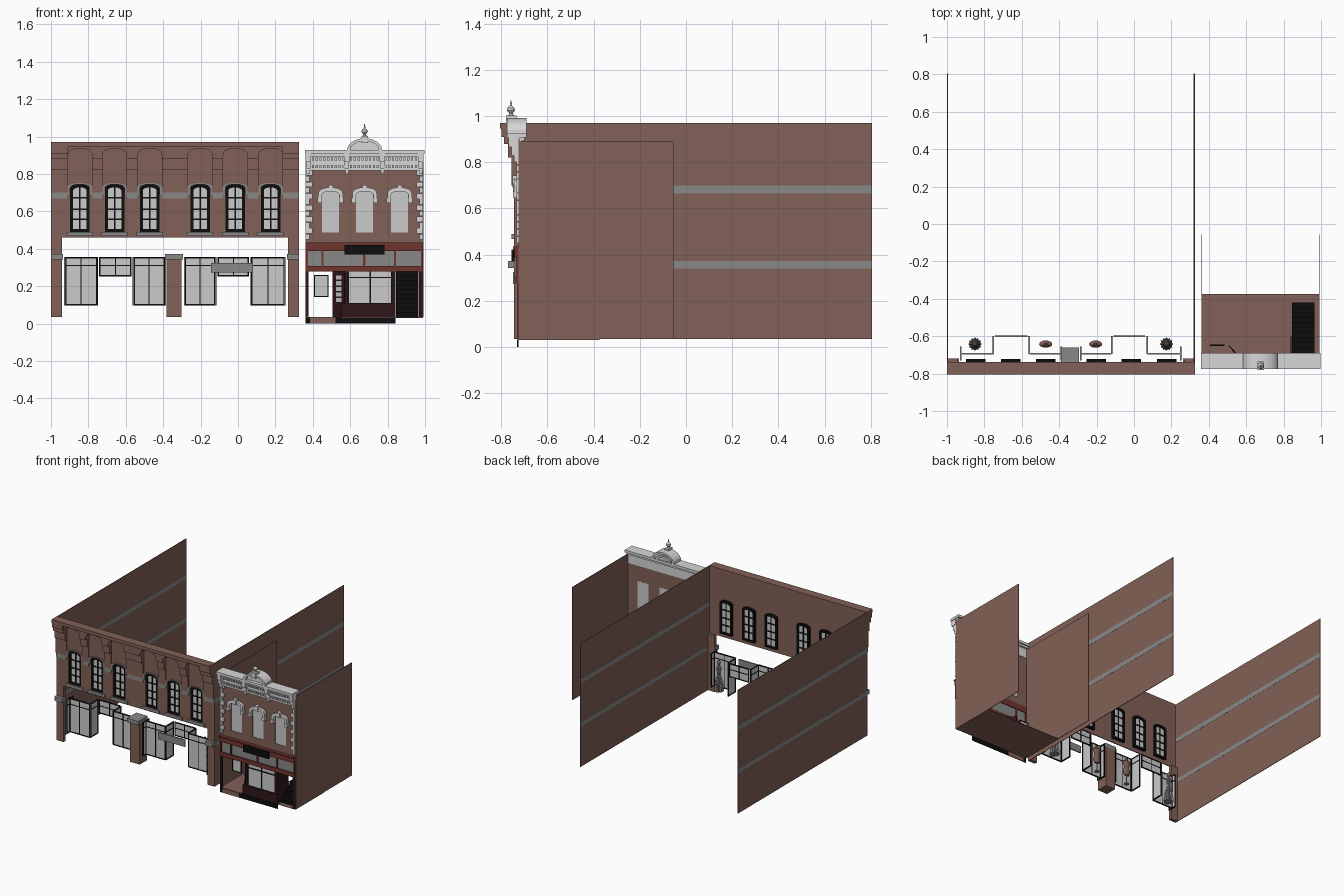
import bpy, bmesh, math
from mathutils import Vector

if "Cube" in bpy.data.objects:
    bpy.data.objects.remove(bpy.data.objects["Cube"])

def mat(name, r, g, b):
    m = bpy.data.materials.new(name)
    m.diffuse_color = (r, g, b, 1)
    m.use_nodes = True
    m.node_tree.nodes["Principled BSDF"].inputs["Base Color"].default_value = m.diffuse_color
    return m

BRICK = mat("brick brown", .222, .119, .095)
STONE = mat("grey stone", .25, .25, .25)
GLASS = mat("pale glass", .60, .60, .60)
WHITE = mat("white trim", .68, .68, .68)
BLACK = mat("black paint", .004, .004, .004)
RED = mat("red trim", .17, .035, .028)
MAROON = mat("dark maroon", .028, .008, .010)

def finish(name, bm, m):
    bmesh.ops.recalc_face_normals(bm, faces=bm.faces)
    me = bpy.data.meshes.new(name)
    bm.to_mesh(me)
    bm.free()
    me.materials.append(m)
    ob = bpy.data.objects.new(name, me)
    bpy.context.collection.objects.link(ob)
    return ob

def boxes(name, m, items):
    """Boxes as (x0, x1, y0, y1, z0, z1), joined in one object."""
    bm = bmesh.new()
    for x0, x1, y0, y1, z0, z1 in items:
        vs = bmesh.ops.create_cube(bm, size=1)["verts"]
        for v in vs:
            v.co = Vector(((x0 + x1) / 2 + v.co.x * (x1 - x0),
                           (y0 + y1) / 2 + v.co.y * (y1 - y0),
                           (z0 + z1) / 2 + v.co.z * (z1 - z0)))
    return finish(name, bm, m)

def runs(name, m, items, t):
    """Upright slabs along plan segments (p, q, z0, z1)."""
    bm = bmesh.new()
    for p, q, z0, z1 in items:
        p, q = Vector(p), Vector(q)
        d = (q - p).normalized()
        n = Vector((-d.y, d.x)) * t / 2
        ring = [p + n, q + n, q - n, p - n]
        lo = [bm.verts.new((c.x, c.y, z0)) for c in ring]
        hi = [bm.verts.new((c.x, c.y, z1)) for c in ring]
        bm.faces.new(lo)
        bm.faces.new(hi)
        for i in range(4):
            j = (i + 1) % 4
            bm.faces.new((lo[i], lo[j], hi[j], hi[i]))
    return finish(name, bm, m)

def plate(name, m, loops, y0, y1):
    """Flat x-z outline (further loops are holes), extruded from y0 to y1."""
    bm = bmesh.new()
    edges = []
    for lp in loops:
        vs = [bm.verts.new((x, y0, z)) for x, z in lp]
        edges += [bm.edges.new((vs[i], vs[(i + 1) % len(vs)])) for i in range(len(vs))]
    bmesh.ops.triangle_fill(bm, edges=edges, use_beauty=True, normal=(0, -1, 0))
    ext = bmesh.ops.extrude_face_region(bm, geom=bm.faces[:])["geom"]
    for v in ext:
        if isinstance(v, bmesh.types.BMVert):
            v.co.y = y1
    return finish(name, bm, m)

def rect(x0, x1, z0, z1):
    return [(x0, z0), (x1, z0), (x1, z1), (x0, z1)]

def arch(cx, w, z0, zs, rise, n=10, p=2.0):
    """Arched outline from bottom right, over the top, to bottom left."""
    pts = [(cx + w, z0)]
    for i in range(n + 1):
        a = math.pi * i / n
        c, s = math.cos(a), math.sin(a)
        pts.append((cx + w * math.copysign(abs(c) ** (2 / p), c), zs + rise * max(s, 0) ** (2 / p)))
    return pts + [(cx - w, z0)]

def lathe(name, m, cx, cy, prof, n=16, sy=1, flute=0):
    bm = bmesh.new()
    rows = []
    for r, z in prof:
        rows.append([bm.verts.new((cx + r * (1 - flute * (k % 2)) * math.cos(2 * math.pi * k / n),
                                   cy + sy * r * (1 - flute * (k % 2)) * math.sin(2 * math.pi * k / n), z))
                     for k in range(n)])
    for a, b in zip(rows, rows[1:]):
        for k in range(n):
            bm.faces.new((a[k], a[(k + 1) % n], b[(k + 1) % n], b[k]))
    bm.faces.new(rows[0])
    bm.faces.new(rows[-1])
    return finish(name, bm, m)

# ---------- Wide building: front wall with six arched windows ----------
WX = [-.845, -.66, -.472, -.203, -.015, .174]
L, R, F = -1.0, .325, -.745
plate("wide_front_wall", BRICK, [rect(L, R, .46, .97)] + [arch(x, .052, .49, .725, .02) for x in WX], F, F + .006)

# corbelled layers, each with an arched notch over every window
for i, (z0, ya, yb) in enumerate([(.70, -.745, -.755), (.82, -.755, -.770), (.88, -.770, -.788)]):
    outline = [(L, z0), (L, .97), (R, .97), (R, z0)]
    for x in reversed(WX):
        outline += arch(x, .065, z0, .89, .045, 12, 3.0)
    plate(f"corbel_layer_{i}", BRICK, [outline], yb, ya)
boxes("parapet_cap", BRICK, [(L, R, -.805, -.788, .945, .97), (L, L + .09, -.80, -.745, .91, .945),
                             (R - .09, R, -.80, -.745, .91, .945)])

# windows
frame_bars = []
for x in WX:
    plate("window_frame", BLACK, [arch(x, .052, .49, .725, .02), arch(x, .036, .505, .712, .016)], -.742, -.722)
    plate("window_glass", GLASS, [arch(x, .04, .495, .715, .016)], -.734, -.730)
    frame_bars += [(x - .004, x + .004, -.738, -.726, .50, .73)]
    frame_bars += [(x - .04, x + .04, -.738, -.726, z - .004, z + .004) for z in (.557, .612, .672)]
    plate("window_hood", STONE, [arch(x, .066, .69, .73, .022) + arch(x, .053, .69, .725, .02)[::-1]], -.752, F)
boxes("window_bars", BLACK, frame_bars)
boxes("window_sills", STONE, [(x - .07, x + .07, -.756, F, .468, .49) for x in WX])
ends = [L] + [e for x in WX for e in (x - .066, x + .066)] + [R]
boxes("stone_belt", STONE, [(a, b, -.75, F, .668, .70) for a, b in zip(ends[::2], ends[1::2])])

# piers and capitals
boxes("ground_piers", BRICK, [(L, -.94, F, -.72, .035, .46), (-.383, -.302, F, -.66, .035, .345),
                              (.266, R, F, -.72, .035, .46)])
boxes("pier_capitals", STONE, [(L, -.935, -.77, -.72, .343, .373), (-.39, -.295, -.77, -.66, .343, .373),
                               (.261, R, -.77, -.72, .343, .373)])

# side walls with stone stripes
for side, x in (("left", L + .003), ("right", R - .003)):
    boxes(f"wide_{side}_wall", BRICK, [(x - .002, x + .002, F, .805, .035, .97)])
    boxes(f"wide_{side}_stripes", STONE, [(x - .003, x + .003, F, .805, a, b)
                                          for a, b in ((.34, .373), (.665, .70))])

# shop windows: two recessed entries with display bays either side
panes, bars = [], []
def glazed(p, q, z0, z1, mid=True):
    panes.append((p, q, z0, z1))
    p, q = Vector(p), Vector(q)
    d = (q - p).normalized() * .008
    bars.extend([(p, p + d, z0, z1), (q - d, q, z0, z1), (p, q, z0, z0 + .007), (p, q, z1 - .007, z1),
                 (p, q, .307, .312)])
    if mid:
        c = (p + q) / 2
        bars.append((c - d / 3, c + d / 3, z0, z1))
for a, b, c, d in ((-.925, -.752, -.56, -.39), (-.285, -.12, .07, .25)):
    glazed((a, -.695), (b, -.695), .098, .356)
    glazed((c, -.695), (d, -.695), .098, .356)
    glazed((b, -.695), (b, -.60), .098, .356, False)
    glazed((c, -.60), (c, -.695), .098, .356, False)
    glazed((b + .01, -.60), (c - .01, -.60), .252, .356)
    for x in (a, d):
        glazed((x, -.73), (x, -.655), .098, .356, False)
runs("shop_glass", GLASS, panes, .003)
runs("shop_frames", BLACK, bars, .008)
boxes("hanging_sign", STONE, [(-.145, .08, -.75, -.74, .272, .325)])

# display figures behind the glass
for x in (-.85, .174):
    lathe("display_gown", STONE, x, -.642, [(.036, .10), (.03, .16), (.012, .225), (.019, .275), (.006, .295)], 24, 1, .2)
    lathe("gown_head", BRICK, x, -.642, [(.005, .29), (.012, .305), (.013, .318), (.005, .332)], 12)
for x in (-.472, -.205):
    lathe("display_torso", BRICK, x, -.642, [(.02, .17), (.03, .19), (.02, .235), (.035, .275), (.01, .295), (.009, .31)], 16, .55)
    lathe("torso_stand", STONE, x, -.642, [(.018, .10), (.018, .105), (.004, .107), (.004, .17)], 12)

# ---------- Narrow building ----------
BL, BR, G = .362, .99, -.725
for side, x in (("left", BL), ("right", BR)):
    boxes(f"narrow_{side}_wall", BRICK, [(x - .002, x + .002, G, -.055, .035, .89)])
NX = [.495, .677, .864]
plate("narrow_front_wall", BRICK, [rect(BL, BR, .42, .90)] + [rect(x - .046, x + .046, .487, .705) for x in NX], G, G + .006)
boxes("narrow_window_glass", GLASS, [(x - .047, x + .047, -.722, -.718, .487, .706) for x in NX])
for x in NX:
    plate("arched_hood", WHITE, [arch(x, .066, .66, .69, .038, 12, 2.4) + arch(x, .047, .66, .685, .022, 12, 2.4)[::-1]], -.745, G)
boxes("hood_details", WHITE, [(x - .012, x + .012, -.752, G, .705, .742) for x in NX] +
      [(x + s * .058 - .012, x + s * .058 + .012, -.75, G, .645, .672) for x in NX for s in (-1, 1)])

# alternating corner quoins
boxes("corner_quoins", WHITE, [b for i in range(12) for w in [.036 if i % 2 else .02]
      for b in ((BL, BL + w, -.735, G, .45 + i * .031, .479 + i * .031),
                (BR - w, BR, -.735, G, .45 + i * .031, .479 + i * .031))])

# cornice: frieze, dentils, brackets and ledge
boxes("cornice", WHITE, [(BL, BR, -.738, -.715, .822, .905), (BL, BR, -.745, G, .818, .83),
                         (.357, .997, -.775, -.69, .908, .927), (BL, BR, -.762, -.70, .893, .908)])
boxes("dentils", WHITE, [(x - .006, x + .006, -.752, -.735, z, z + .016)
                         for z in (.872, .832) for x in [.38 + .0204 * k for k in range(30)]])
boxes("brackets", WHITE, [b for x in (.375, .582, .772, .978) for b in
      ((x - .015, x + .015, -.768, G, .865, .91), (x - .012, x + .012, -.755, G, .83, .865),
       (x - .008, x + .008, -.745, G, .80, .83))])

# arched pediment and finial
plate("pediment", WHITE, [arch(.677, .078, .925, .925, .052, 18)], -.75, -.70)
for w, h, y in ((.094, .066, -.775), (.062, .04, -.756)):
    plate("pediment_moulding", WHITE, [arch(.677, w, .925, .925, h, 18) + arch(.677, w - .016, .925, .925, h - .015, 18)[::-1]], y, -.69)
boxes("pediment_key", WHITE, [(.66, .694, -.78, -.735, .965, 1.003), (.585, .605, -.775, -.69, .925, .94), (.75, .77, -.775, -.69, .925, .94)])
fin = lathe("finial", WHITE, .677, -.758, [(.018, 1.0), (.008, 1.008), (.008, 1.013), (.017, 1.024), (.016, 1.034), (.005, 1.045), (.002, 1.067)], 12)

# shop fascia and transom glass
boxes("shop_fascia", RED, [(BL, BR, -.742, -.715, .388, .432), (BL, BR, -.75, -.715, .424, .434),
      (BL, BR, -.738, -.715, .278, .308)] + [(x - .006, x + .006, -.735, -.715, .30, .40) for x in (.368, .452, .675, .84, .984)])
boxes("transom_glass", STONE, [(BL, BR, -.727, -.721, .30, .39)])
boxes("dark_sign", BLACK, [(.57, .783, -.755, -.742, .37, .421)])

# shopfront: piers, stall riser, display window, recessed door
boxes("shopfront_frame", MAROON, [(BL, .376, -.73, -.715, .035, .28), (.55, .842, -.73, -.715, .035, .105),
      (.572, .585, -.73, -.715, .10, .28), (.825, .843, -.73, -.715, .10, .28), (.968, BR, -.73, -.715, .035, .28),
      (.838, .842, -.715, -.60, .035, .28)])
boxes("display_glass", GLASS, [(.585, .825, -.724, -.72, .105, .278)])
boxes("display_bars", BLACK, [(x - .004, x + .004, -.73, -.716, .105, .278) for x in (.589, .706, .821)] +
      [(.585, .825, -.73, -.716, z, z + .006) for z in (.105, .243)])
A, B = Vector((.507, -.65)), Vector((.572, -.722))
runs("entry_side", MAROON, [(A, B, .035, .28)], .006)
runs("entry_panes", GLASS, [(A.lerp(B, .3), A.lerp(B, .75), .115 + .03 * k, .137 + .03 * k) for k in range(5)], .010)
boxes("door_frame", BLACK, [(.407, .412, -.652, -.644, .145, .258), (.478, .483, -.652, -.644, .145, .258),
                            (.407, .483, -.652, -.644, .254, .259), (.407, .483, -.652, -.644, .143, .148)])
boxes("door_glass", GLASS, [(.41, .48, -.65, -.647, .145, .257)])

# floor, stair and foundation strip
boxes("shop_floor", BRICK, [(BL, BR, G, -.375, .031, .035)])
N = 10
boxes("stair", BLACK, [b for i in range(N) for y in [-.69 + .027 * i] for z in [.035 + .0245 * i] for b in
      ((.845, .965, y, y + .003, z, z + .0245), (.845, .965, y, y + .027, z + .0215, z + .0245))])
boxes("foundation", BLACK, [(BL, .384, -.731, G, 0, .033), (.52, .843, -.731, G, 0, .033)])
boxes("entry_threshold", BRICK, [(.384, .52, -.731, G, 0, .033)])
